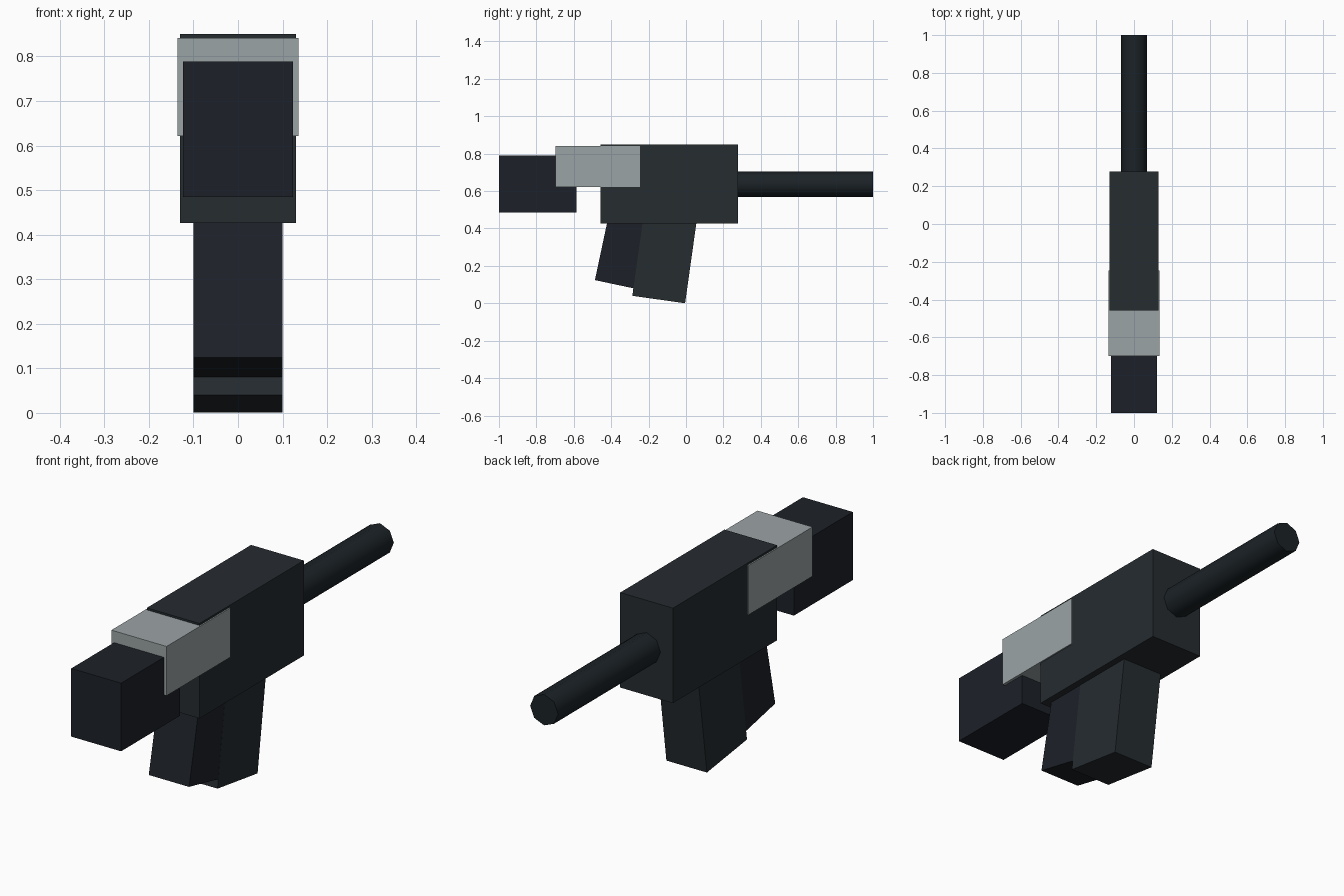
import bpy, bmesh
from math import radians, sin, cos
from mathutils import Matrix

if "Cube" in bpy.data.objects:
    bpy.data.objects.remove(bpy.data.objects["Cube"])


def material(name, rgb):
    m = bpy.data.materials.new(name)
    m.diffuse_color = (*rgb, 1)
    m.use_nodes = True
    m.node_tree.nodes["Principled BSDF"].inputs["Base Color"].default_value = m.diffuse_color
    return m


slate = material("slate", (0.019, 0.025, 0.030))
dark = material("dark", (0.012, 0.015, 0.021))
gunmetal = material("gunmetal", (0.011, 0.016, 0.020))
grey = material("grey", (0.33, 0.37, 0.38))


def finish(name, bm, mat):
    bmesh.ops.recalc_face_normals(bm, faces=bm.faces)
    mesh = bpy.data.meshes.new(name)
    bm.to_mesh(mesh)
    bm.free()
    mesh.materials.append(mat)
    ob = bpy.data.objects.new(name, mesh)
    bpy.context.collection.objects.link(ob)
    return ob


def prism(name, half_x, profile, mat):
    """Side profile in (y, z), extruded symmetrically across x."""
    bm = bmesh.new()
    face = bm.faces.new([bm.verts.new((-half_x, y, z)) for y, z in profile])
    ext = bmesh.ops.extrude_face_region(bm, geom=[face])
    new = [v for v in ext["geom"] if isinstance(v, bmesh.types.BMVert)]
    bmesh.ops.translate(bm, vec=(2 * half_x, 0, 0), verts=new)
    # extrude_face_region keeps or drops the start face; cap if open
    bmesh.ops.holes_fill(bm, edges=[e for e in bm.edges if e.is_boundary])
    return finish(name, bm, mat)


def box(name, half_x, y0, y1, z0, z1, mat):
    return prism(name, half_x, [(y0, z0), (y1, z0), (y1, z1), (y0, z1)], mat)


def leaning(name, half_x, y, z, depth, height, deg, mat):
    """Tilted block placed by its lower rear corner, leaning to +y."""
    c, s = cos(radians(deg)), sin(radians(deg))
    pts = [(0, 0), (depth, 0), (depth, height), (0, height)]
    return prism(name, half_x,
                 [(y + u * c + v * s, z - u * s + v * c) for u, v in pts], mat)


# Main body, stock and side plates
box("receiver", 0.13, -0.457, 0.278, 0.426, 0.85, slate)
box("stock", 0.123, -1.0, -0.585, 0.485, 0.789, dark)
box("cover", 0.136, -0.698, -0.247, 0.621, 0.841, grey)

# Grip and magazine, tops buried in the receiver
leaning("magazine", 0.1, -0.287, 0.04, 0.285, 0.46, 8, slate)
leaning("grip", 0.0995, -0.487, 0.124, 0.26, 0.36, 12, dark)

# Barrel
bm = bmesh.new()
bmesh.ops.create_cone(bm, cap_ends=True, segments=8, radius1=0.069,
                      radius2=0.069, depth=0.74,
                      matrix=Matrix.Translation((0, 0.63, 0.637))
                      @ Matrix.Rotation(radians(90), 4, 'X'))
barrel = finish("barrel", bm, gunmetal)
for f in barrel.data.polygons:
    f.use_smooth = True
bpy.context.view_layer.objects.active = barrel
barrel.select_set(True)
bpy.ops.object.shade_smooth_by_angle(angle=radians(50))
